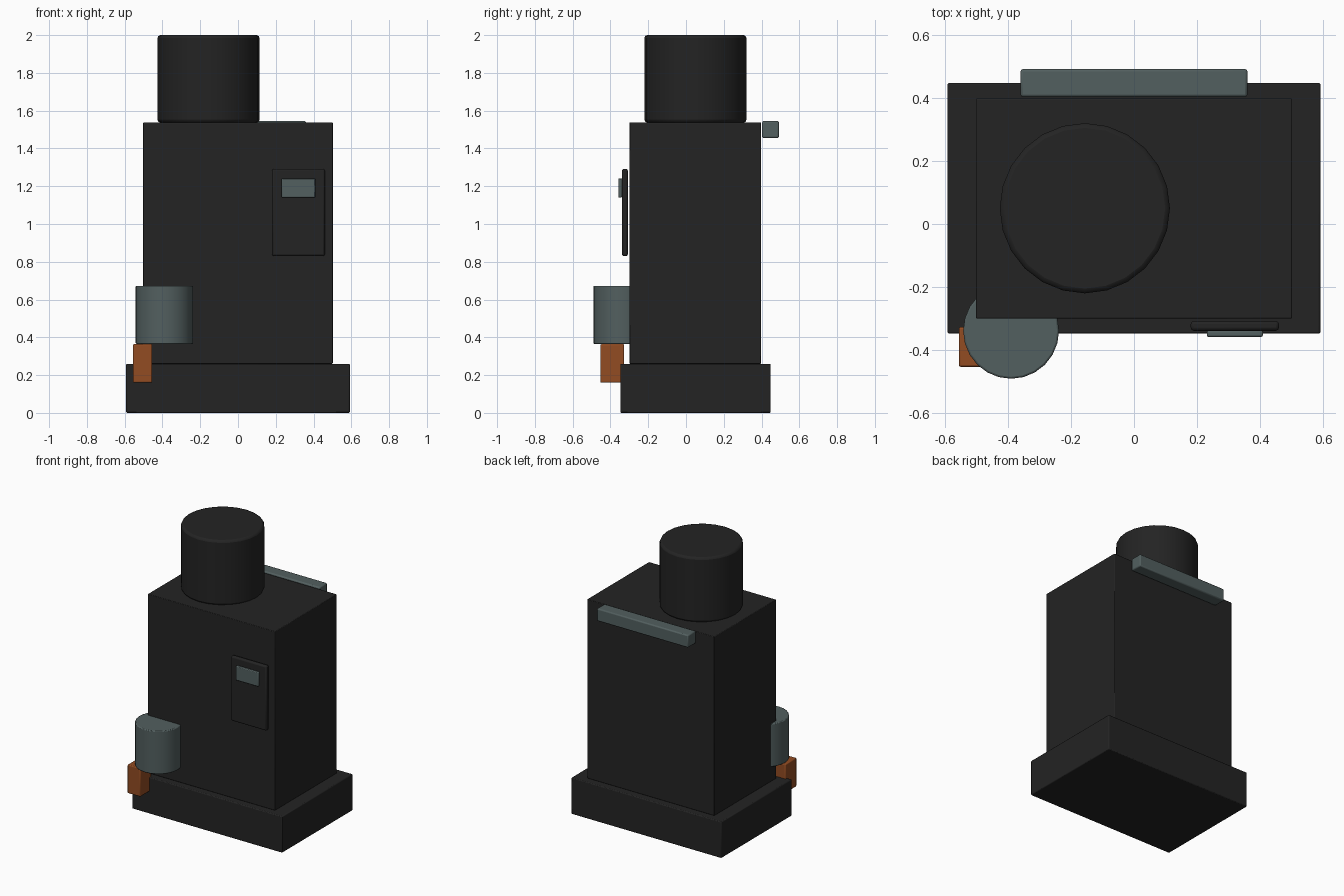
import bpy, math

if "Cube" in bpy.data.objects:
    bpy.data.objects.remove(bpy.data.objects["Cube"])


def material(name, rgb):
    m = bpy.data.materials.new(name)
    m.diffuse_color = (*rgb, 1)
    m.use_nodes = True
    m.node_tree.nodes["Principled BSDF"].inputs["Base Color"].default_value = m.diffuse_color
    return m


BLACK = material("black_metal", (0.017, 0.017, 0.017))
GREY = material("blue_grey_metal", (0.085, 0.115, 0.115))
ORANGE = material("rust_orange", (0.29, 0.072, 0.016))


def finish(ob, name, mat, bevel, segments):
    ob.name = name
    ob.data.materials.append(mat)
    bpy.ops.object.transform_apply(location=False, rotation=False, scale=True)
    b = ob.modifiers.new("edge_bevel", 'BEVEL')
    b.width = bevel
    b.segments = segments
    b.limit_method = 'ANGLE'
    b.angle_limit = math.radians(40)
    bpy.ops.object.shade_smooth_by_angle(angle=math.radians(35))
    return ob


def box(name, x, y, z, mat, bevel=0.006, segments=2):
    bpy.ops.mesh.primitive_cube_add(
        size=1, location=[(a + b) / 2 for a, b in (x, y, z)])
    ob = bpy.context.object
    ob.scale = [b - a for a, b in (x, y, z)]
    return finish(ob, name, mat, bevel, segments)


def cylinder(name, x, y, r, z, mat, bevel=0.012, segments=2):
    bpy.ops.mesh.primitive_cylinder_add(
        vertices=24, radius=r, depth=z[1] - z[0],
        location=(x, y, (z[0] + z[1]) / 2))
    return finish(bpy.context.object, name, mat, bevel, segments)


# Plinth, main cabinet and the round stack on top
box("plinth", (-0.592, 0.592), (-0.348, 0.448), (0, 0.26), BLACK)
box("cabinet", (-0.502, 0.502), (-0.3, 0.398), (0.26, 1.537), BLACK, 0.004)
cylinder("stack", -0.156, 0.05, 0.27, (1.537, 2.0), BLACK, 0.015)

# Front access panel with its label plate
box("access_panel", (0.18, 0.46), (-0.339, -0.308), (0.83, 1.292), BLACK, 0.01)
box("panel_label", (0.231, 0.409), (-0.358, -0.339), (1.14, 1.242), GREY, 0.005)

# Canister and valve at the lower front corner
cylinder("canister", -0.39, -0.339, 0.152, (0.365, 0.673), GREY, 0.006)
box("valve_block", (-0.556, -0.454), (-0.453, -0.327), (0.16, 0.364), ORANGE)

# Rail across the top of the back
box("rear_rail", (-0.36, 0.36), (0.403, 0.492), (1.455, 1.545), GREY, 0.008)
